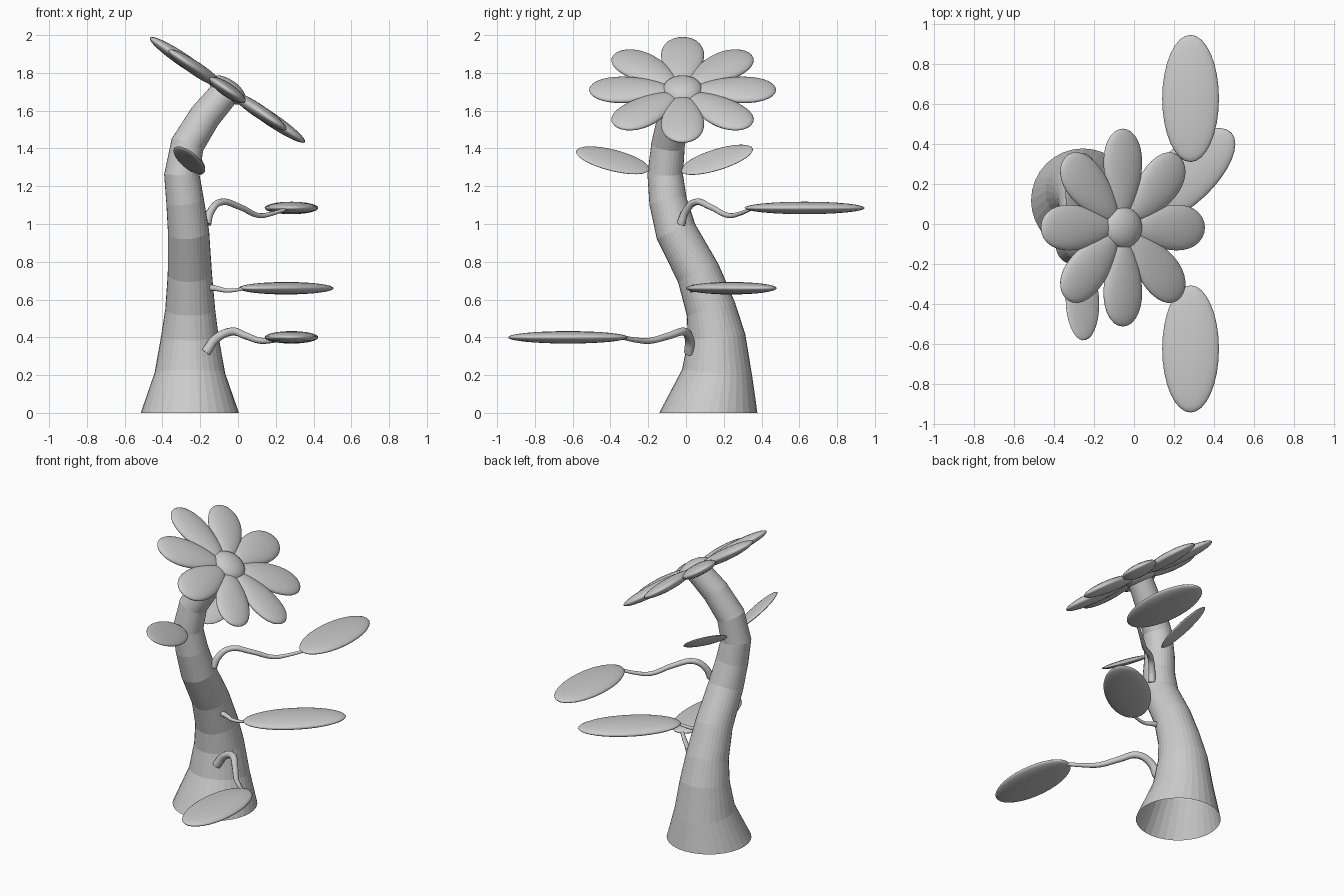
import bpy, bmesh, math
from mathutils import Vector, Matrix

if "Cube" in bpy.data.objects:
    bpy.data.objects.remove(bpy.data.objects["Cube"])

def link(name, bm, smooth):
    bm.normal_update()
    me = bpy.data.meshes.new(name)
    bm.to_mesh(me)
    bm.free()
    for p in me.polygons:
        p.use_smooth = smooth
    ob = bpy.data.objects.new(name, me)
    bpy.context.collection.objects.link(ob)
    return ob

def ellipsoid(name, center, along, across, radii, taper=0.0):
    """Flattened ellipsoid; 'taper' makes the far end wider (egg outline)."""
    u = Vector(along).normalized()
    v = Vector(across)
    v = (v - u * v.dot(u)).normalized()
    w = u.cross(v)
    bm = bmesh.new()
    bmesh.ops.create_uvsphere(bm, u_segments=32, v_segments=16, radius=1)
    for p in bm.verts:
        x, y, z = p.co
        y *= 1 + taper * x
        p.co = Vector(center) + u * x * radii[0] + v * y * radii[1] + w * z * radii[2]
    bmesh.ops.recalc_face_normals(bm, faces=bm.faces)
    return link(name, bm, True)

# Trunk-like stem: open tube of tilted rings (x, y, z, radius)
stem = [(-.255, .118, 0, .26), (-.255, .165, .21, .187), (-.255, .162, .40, .153),
        (-.253, .132, .55, .132), (-.255, .065, .74, .117), (-.262, -.053, .96, .109),
        (-.28, -.095, 1.12, .100), (-.297, -.110, 1.26, .094), (-.268, -.095, 1.42, .089),
        (-.175, -.065, 1.57, .084), (-.065, -.025, 1.70, .078)]
SIDES = 32
pts = [Vector(s[:3]) for s in stem]
bm = bmesh.new()
rings = []
for i, s in enumerate(stem):
    if i == 0:
        t = Vector((0, 0, 1))
    else:
        a = (pts[i] - pts[i - 1]).normalized()
        b = (pts[min(i + 1, len(pts) - 1)] - pts[i]).normalized()
        t = (a + b).normalized()
    q = Vector((0, 0, 1)).rotation_difference(t)
    rings.append([bm.verts.new(pts[i] + q @ Vector((s[3] * math.cos(k * math.tau / SIDES),
                                                    s[3] * math.sin(k * math.tau / SIDES), 0)))
                  for k in range(SIDES)])
for lo, hi in zip(rings, rings[1:]):
    for k in range(SIDES):
        n = (k + 1) % SIDES
        bm.faces.new((lo[k], lo[n], hi[n], hi[k]))
link("stem", bm, False)

# Flower head: tilted disc with eight petals
tilt = Matrix.Rotation(math.radians(34), 3, 'Y')
head = Vector((-.056, -.018, 1.71))
ellipsoid("flower_center", head, tilt @ Vector((1, 0, 0)), (0, 1, 0), (.11, .105, .056))
for i in range(8):
    a = i * math.tau / 8
    d = tilt @ Vector((math.cos(a), math.sin(a), 0))
    side = tilt @ Vector((-math.sin(a), math.cos(a), 0))
    ellipsoid(f"petal_{i + 1}", head + d * .278, d, side, (.217, .111, .036), .25)

# Small leaves on either side, below the head
slope = tilt @ Vector((1, 0, 0))
ellipsoid("small_leaf_front", (-.258, -.388, 1.337), (0, -.197, .05), slope, (.2, .1, .018))
ellipsoid("small_leaf_back", (-.258, .163, 1.34), (0, .193, .06), slope, (.2, .1, .018))

# Large flat leaves
for name, c, ang in (("upper_leaf", (.283, .628, 1.085), 90),
                     ("middle_leaf", (.255, .24, .66), 43),
                     ("lower_leaf", (.283, -.625, .40), -90)):
    r = math.radians(ang)
    ellipsoid(name, c, (math.cos(r), math.sin(r), 0), (-math.sin(r), math.cos(r), 0),
              (.318, .142, .033))

# Curved stalks carrying the large leaves
def stalk(name, path, r0, r1):
    cu = bpy.data.curves.new(name, 'CURVE')
    cu.dimensions = '3D'
    cu.bevel_depth = 1
    cu.bevel_resolution = 3
    cu.resolution_u = 5
    cu.use_fill_caps = True
    sp = cu.splines.new('BEZIER')
    sp.bezier_points.add(len(path) - 1)
    for i, (bp, co) in enumerate(zip(sp.bezier_points, path)):
        bp.co = co
        bp.handle_left_type = bp.handle_right_type = 'AUTO'
        bp.radius = r0 + (r1 - r0) * i / (len(path) - 1)
    ob = bpy.data.objects.new(name, cu)
    bpy.context.collection.objects.link(ob)

stalk("upper_stalk", [(-.165, -.027, 1.0), (-.148, -.005, 1.06), (-.095, .045, 1.115),
                      (.01, .13, 1.09), (.11, .225, 1.045), (.18, .285, 1.055),
                      (.265, .35, 1.083)], .023, .009)
stalk("middle_stalk", [(-.16, .045, .665), (-.11, .038, .658), (-.06, .03, .648),
                       (.04, .04, .658)], .018, .008)
stalk("lower_stalk", [(-.17, .017, .32), (-.12, .018, .39), (-.035, -.01, .43),
                      (.04, -.09, .408), (.12, -.19, .382), (.19, -.26, .385),
                      (.27, -.34, .40)], .027, .011)
